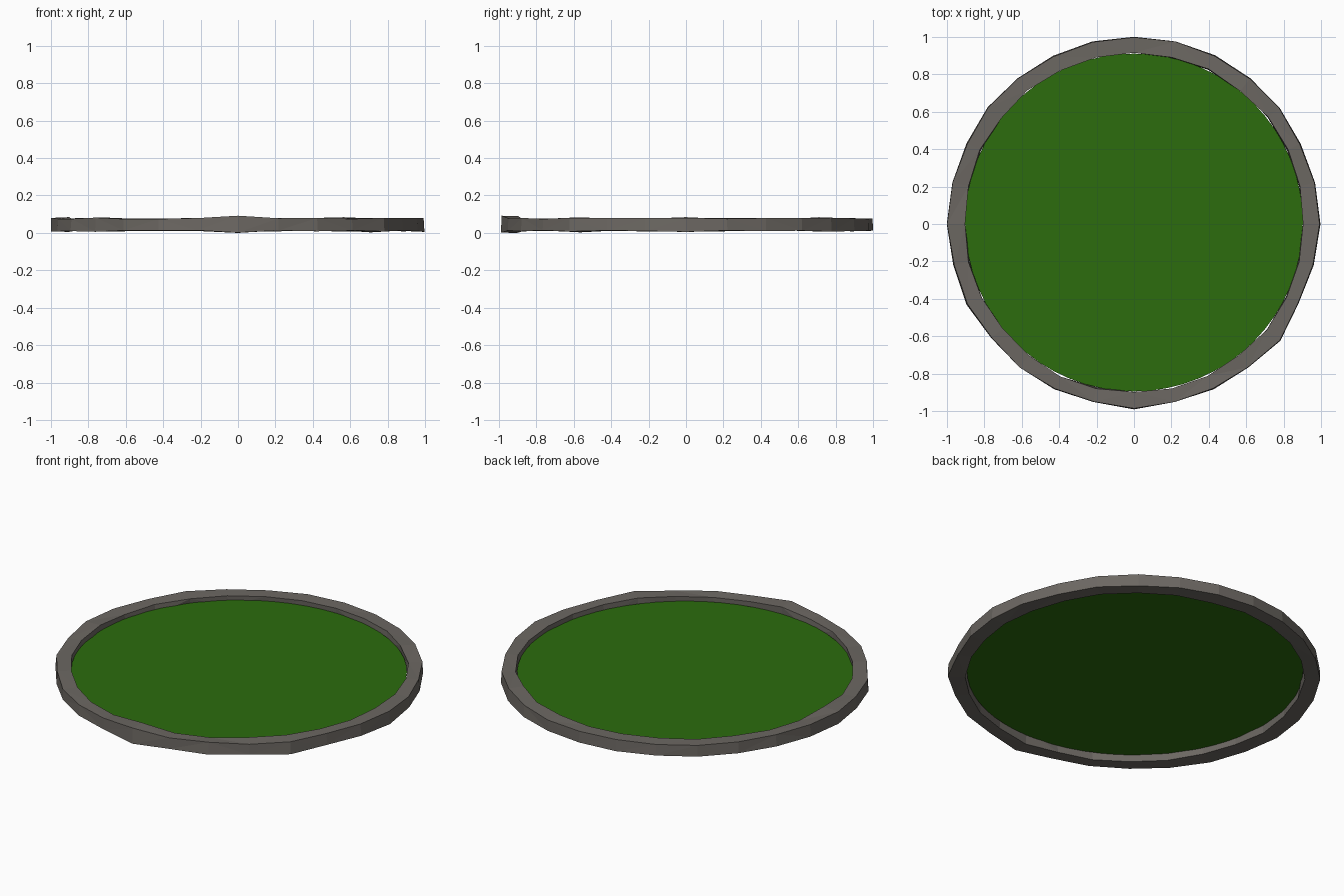
import bpy, bmesh, math, random

if "Cube" in bpy.data.objects:
    bpy.data.objects.remove(bpy.data.objects["Cube"])

random.seed(4)

def material(name, rgb):
    m = bpy.data.materials.new(name)
    m.diffuse_color = (*rgb, 1.0)
    m.use_nodes = True
    m.node_tree.nodes["Principled BSDF"].inputs["Base Color"].default_value = m.diffuse_color
    return m

def finish(bm, name, mat):
    mesh = bpy.data.meshes.new(name)
    bm.to_mesh(mesh)
    bm.free()
    mesh.materials.append(mat)
    obj = bpy.data.objects.new(name, mesh)
    bpy.context.collection.objects.link(obj)
    return obj

stone = material("grey_stone", (0.15, 0.137, 0.123))
grass = material("grass_green", (0.025, 0.15, 0.004))

# Stone rim: square section swept round 28 slightly uneven stations
OUTER = [0.996, 0.992, 0.988, 0.995, 0.996, 1.0, 1.0,
         1.0, 1.0, 0.997, 0.996, 1.0, 0.993, 0.995,
         1.0, 0.99, 0.993, 0.976, 0.98, 0.98, 0.975,
         0.99, 0.975, 0.98, 0.98, 1.0, 0.976, 0.985]
TALL = {0: 0.004, 4: 0.004, 14: 0.004, 21: 0.012, 25: 0.006, 17: 0.005}
N = len(OUTER)

bm = bmesh.new()
rings = []
for i, r_out in enumerate(OUTER):
    a = 2 * math.pi * i / N
    extra = TALL.get(i, 0.0)
    r_in = 0.907 + 0.008 * math.sin(a)
    j = lambda s: random.uniform(-s, s)
    top, bottom = 0.082 + extra, 0.016 - extra
    section = [(r_out, bottom + j(0.003)), (r_out - abs(j(0.006)), top + j(0.003)),
               (r_in + j(0.006), top + j(0.003)), (r_in + j(0.006), bottom + j(0.003))]
    rings.append([bm.verts.new((r * math.cos(a), r * math.sin(a), z)) for r, z in section])
for i in range(N):
    p, q = rings[i], rings[(i + 1) % N]
    for k in range(4):
        m = (k + 1) % 4
        bm.faces.new((p[k], q[k], q[m], p[m]))
low = min(v.co.z for v in bm.verts)
for v in bm.verts:
    v.co.z -= low
bmesh.ops.triangulate(bm, faces=bm.faces[:])
bmesh.ops.recalc_face_normals(bm, faces=bm.faces[:])
finish(bm, "stone_rim", stone)

# Flat grass disc at mid height inside the rim
bm = bmesh.new()
bmesh.ops.create_circle(bm, cap_ends=True, segments=64, radius=0.902)
for v in bm.verts:
    v.co.y += 0.008
    v.co.z = 0.05
bmesh.ops.recalc_face_normals(bm, faces=bm.faces[:])
for f in bm.faces:
    f.normal_update()
    if f.normal.z < 0:
        f.normal_flip()
finish(bm, "grass_disc", grass)
